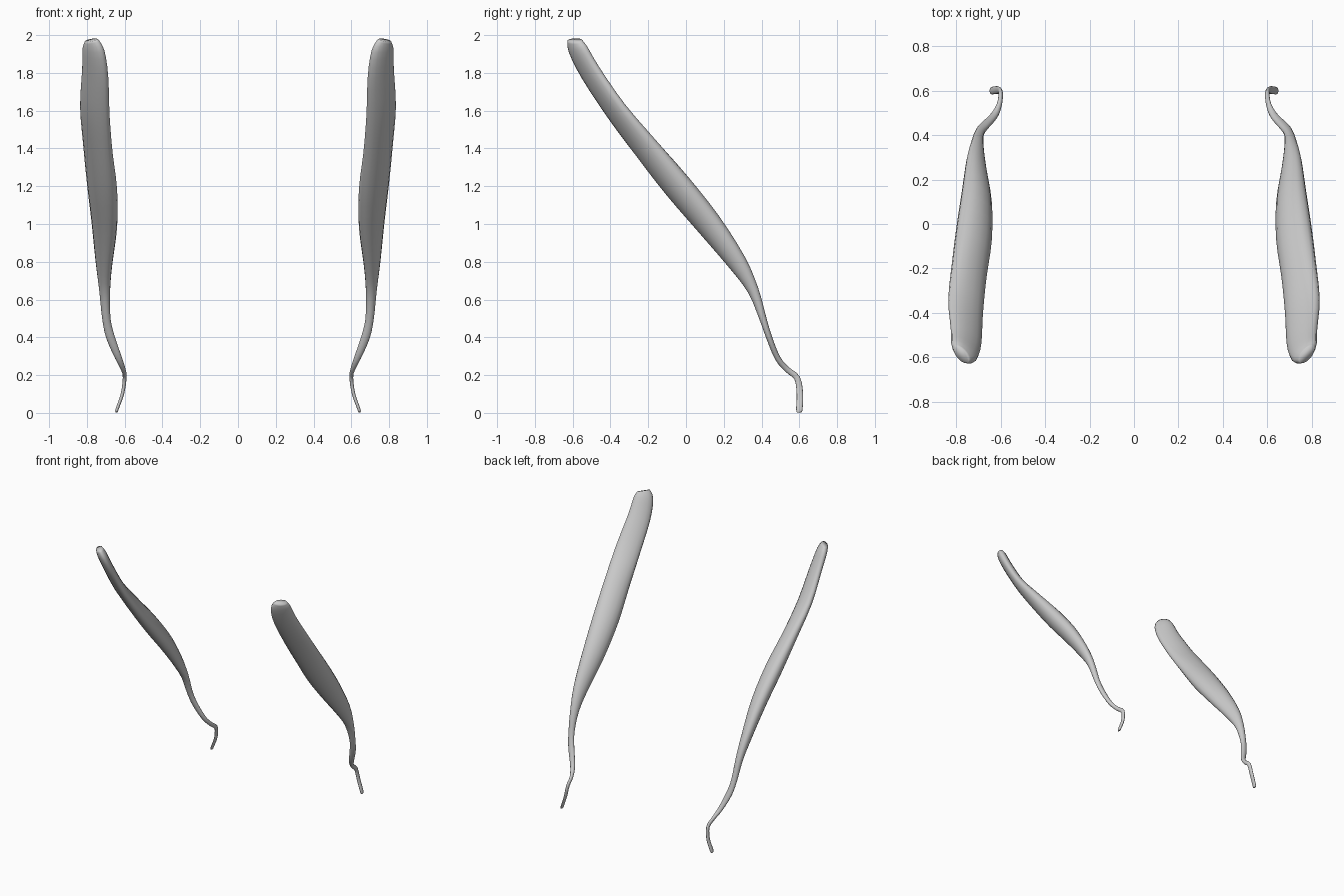
import bpy
import bmesh
from math import cos, sin, radians, tau
from mathutils import Vector

if "Cube" in bpy.data.objects:
    bpy.data.objects.remove(bpy.data.objects["Cube"], do_unlink=True)

SIDES = 16
STEPS = 3

# Cross-sections from the blunt upper end to the tail:
# centre x, y, z, half width, half depth, skew in degrees
SECTIONS = [
    (.778, -.588, 1.973, .036, .038, 35),
    (.765, -.572, 1.925, .058, .051, 38),
    (.756, -.505, 1.8, .069, .055, 42),
    (.758, -.37, 1.6, .078, .058, 42),
    (.742, -.21, 1.4, .078, .068, 34),
    (.72, -.045, 1.2, .08, .075, 25),
    (.708, .12, 1, .068, .069, 22),
    (.71, .268, .8, .045, .051, 20),
    (.706, .355, .65, .029, .03, 10),
    (.697, .407, .5, .022, .019, 0),
    (.675, .44, .4, .023, .016, 0),
    (.632, .485, .29, .018, .015, 0),
    (.607, .535, .23, .012, .015, 0),
    (.6, .588, .185, .01, .016, 0),
    (.612, .603, .1, .009, .017, 0),
    (.64, .6, .02, .008, .017, 0),
    (.643, .6, .003, .006, .012, 0),
]


def smooth_path(points, steps):
    """Pass a Catmull-Rom curve through the section values."""
    rows = [Vector(p) for p in points]
    rows = [rows[0]] + rows + [rows[-1]]
    result = []
    for a, b, c, d in zip(rows, rows[1:], rows[2:], rows[3:]):
        for i in range(steps):
            t = i / steps
            result.append(b + (c - a) * (t / 2)
                          + (a * 2 - b * 5 + c * 4 - d) * (t * t / 2)
                          + (b * 3 - a - c * 3 + d) * (t ** 3 / 2))
    result.append(rows[-1])
    return result


def build_strand(name, side, material):
    bm = bmesh.new()
    path = smooth_path(SECTIONS, STEPS)
    centres = [Vector(row[:3]) for row in path]
    last = len(path) - 1
    rings = []
    for i, row in enumerate(path):
        # Frame across the path: one axis sideways, one towards the upper back
        along = (centres[min(i + 1, last)] - centres[max(i - 1, 0)]).normalized()
        across = Vector((1, 0, 0))
        across = (across - along * across.dot(along)).normalized()
        back = across.cross(along)
        width, depth, skew = row[3], row[4], radians(row[5])
        ring = []
        for k in range(SIDES):
            angle = tau * k / SIDES
            point = (centres[i] + across * width * cos(angle)
                     + back * depth * sin(angle + skew))
            ring.append(bm.verts.new((point.x * side, point.y, max(point.z, 0))))
        rings.append(ring)

    # Skin between neighbouring sections, with closed ends
    for lower, upper in zip(rings, rings[1:]):
        for k in range(SIDES):
            n = (k + 1) % SIDES
            bm.faces.new((lower[k], lower[n], upper[n], upper[k]))
    bm.faces.new(rings[0])
    bm.faces.new(rings[-1])
    bmesh.ops.recalc_face_normals(bm, faces=bm.faces)
    for face in bm.faces:
        face.smooth = True

    mesh = bpy.data.meshes.new(name)
    bm.to_mesh(mesh)
    bm.free()
    mesh.materials.append(material)
    obj = bpy.data.objects.new(name, mesh)
    bpy.context.collection.objects.link(obj)
    return obj


# Plain light grey
grey = bpy.data.materials.new("light_grey")
grey.use_nodes = True
colour = (.6, .6, .6, 1)
grey.diffuse_color = colour
grey.node_tree.nodes["Principled BSDF"].inputs["Base Color"].default_value = colour

# Mirrored pair
for name, side in (("left_strand", 1), ("right_strand", -1)):
    build_strand(name, side, grey)
